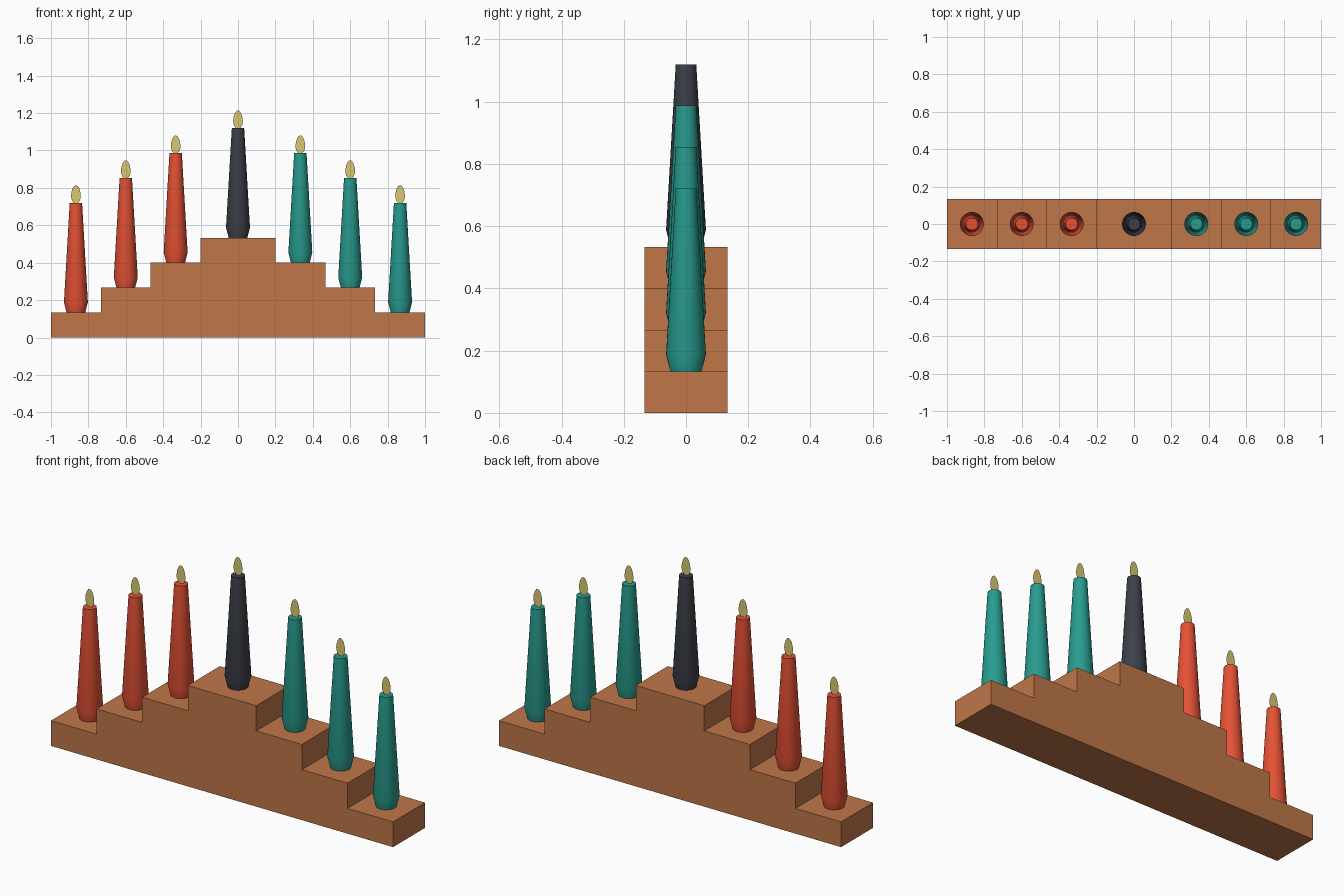
import bpy
from math import sin, cos, pi

if "Cube" in bpy.data.objects:
    bpy.data.objects.remove(bpy.data.objects["Cube"])

STEP = 2 / 15          # stair rise and half depth
SIDES = 32


def material(name, rgb):
    m = bpy.data.materials.new(name)
    # display values to linear
    m.diffuse_color = (*[(c / 255) ** 2.2 for c in rgb], 1)
    m.use_nodes = True
    m.node_tree.nodes["Principled BSDF"].inputs["Base Color"].default_value = m.diffuse_color
    return m


def make(name, verts, faces, mat, loc=(0, 0, 0)):
    me = bpy.data.meshes.new(name)
    me.from_pydata(verts, [], faces)
    me.materials.append(mat)
    ob = bpy.data.objects.new(name, me)
    ob.location = loc
    bpy.context.collection.objects.link(ob)
    return ob


wood = material("wood", (190, 118, 74))
red = material("red_wax", (228, 82, 56))
teal = material("teal_wax", (44, 154, 141))
black = material("black_wax", (62, 66, 74))
yellow = material("flame_yellow", (214, 198, 112))

# Stepped base: mirrored stair profile extruded along y
right = []
for i in range(4):
    x = 1 - 2 * STEP * i
    right += [(x, STEP * i), (x, STEP * (i + 1))]
outline = right + [(-x, z) for x, z in reversed(right)]
n = len(outline)
verts = [(x, y, z) for y in (-STEP, STEP) for x, z in outline]
faces = [tuple(range(n)), tuple(reversed(range(n, 2 * n)))]
faces += [(i, i + n, (i + 1) % n + n, (i + 1) % n) for i in range(n)]
make("stepped_base", verts, faces, wood)

# Candle: lathed taper with a narrowed foot
PROFILE = [(0.05, 0), (0.064, 0.055), (0.033, 0.587)]


def candle(name, x, z, mat):
    verts = [(r * cos(2 * pi * k / SIDES), r * sin(2 * pi * k / SIDES), h)
             for r, h in PROFILE for k in range(SIDES)]
    faces = [(j * SIDES + k, j * SIDES + (k + 1) % SIDES,
              (j + 1) * SIDES + (k + 1) % SIDES, (j + 1) * SIDES + k)
             for j in range(len(PROFILE) - 1) for k in range(SIDES)]
    top = (len(PROFILE) - 1) * SIDES
    faces += [tuple(reversed(range(SIDES))), tuple(range(top, top + SIDES))]
    ob = make(name, verts, faces, mat, (x, 0, z))
    bpy.context.view_layer.objects.active = ob
    ob.select_set(True)
    bpy.ops.object.shade_smooth_by_angle(angle=0.35)
    ob.select_set(False)


# Flame: flat teardrop sheet facing front
HALF = [(0.012, 0), (0.020, 0.010), (0.025, 0.025), (0.026, 0.040),
        (0.023, 0.060), (0.017, 0.078), (0.009, 0.090)]


def flame(name, x, z):
    pts = HALF + [(0, 0.094)] + [(-a, b) for a, b in reversed(HALF)]
    make(name, [(a, 0, b) for a, b in pts], [tuple(range(len(pts)))],
         yellow, (x, 0, z))


# Seven candles, one per stair
for i in range(-3, 4):
    x = 0 if i == 0 else (abs(i) * 2 + 0.5) * STEP * (1 if i > 0 else -1)
    z = STEP * (4 - abs(i))
    mat = black if i == 0 else (teal if i > 0 else red)
    candle(f"candle_{i + 4}", x, z, mat)
    flame(f"flame_{i + 4}", x, z + PROFILE[-1][1])
